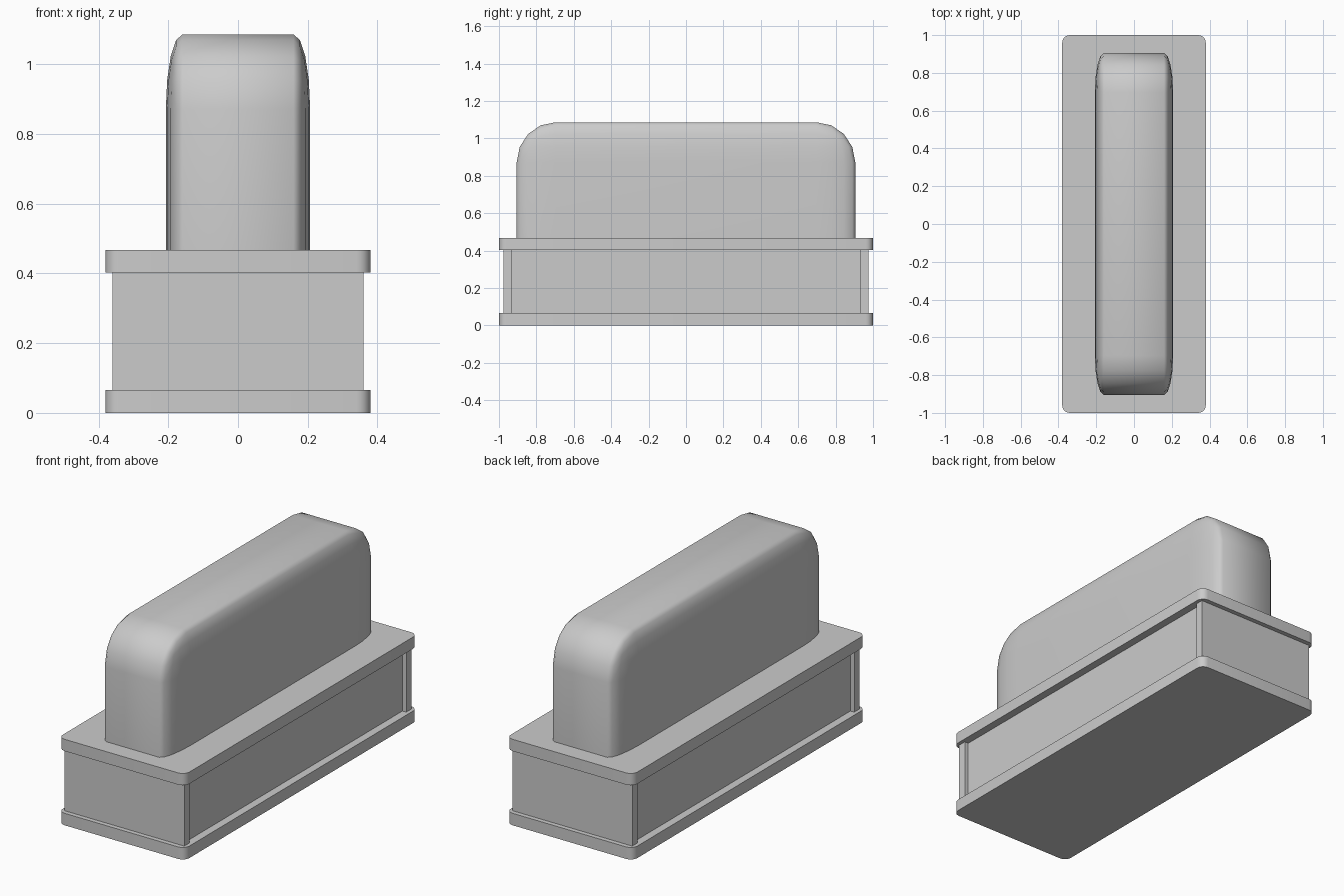
import bpy, bmesh, math
from mathutils import Matrix

if "Cube" in bpy.data.objects:
    bpy.data.objects.remove(bpy.data.objects["Cube"])


def make_object(name, bm, smooth=None):
    bmesh.ops.recalc_face_normals(bm, faces=bm.faces)
    mesh = bpy.data.meshes.new(name)
    bm.to_mesh(mesh)
    bm.free()
    ob = bpy.data.objects.new(name, mesh)
    bpy.context.collection.objects.link(ob)
    if smooth:
        bpy.ops.object.select_all(action='DESELECT')
        ob.select_set(True)
        bpy.context.view_layer.objects.active = ob
        bpy.ops.object.shade_smooth_by_angle(angle=math.radians(smooth))
    return ob


def box_bm(x, y0, y1, z0, z1):
    bm = bmesh.new()
    bmesh.ops.create_cube(bm, size=1, matrix=Matrix.Translation((0, (y0 + y1) / 2, (z0 + z1) / 2))
                          @ Matrix.Diagonal((2 * x, y1 - y0, z1 - z0, 1)))
    return bm


def is_vertical(e):
    a, b = (v.co for v in e.verts)
    return abs(a.z - b.z) > 1e-4


# Base and lid plates with rounded vertical corners
def plate(name, z0, z1):
    bm = box_bm(0.38, -1, 1, z0, z1)
    bmesh.ops.bevel(bm, geom=[e for e in bm.edges if is_vertical(e)], offset=0.04,
                    segments=5, profile=0.5, affect='EDGES')
    make_object(name, bm, 35)


plate("base_plate", 0, 0.065)
plate("lid_plate", 0.403, 0.467)

# Recessed core between the plates, with a wider slab at each end
make_object("core", box_bm(0.337, -0.94, 0.94, 0.06, 0.41))
make_object("front_end_slab", box_bm(0.36, -0.975, -0.93, 0.06, 0.41))
make_object("back_end_slab", box_bm(0.36, 0.93, 0.975, 0.06, 0.41))

# Tall rounded body: bevelled evenly, then squeezed so the rounding stretches
sx, sy, sz = 0.207, 0.905, 0.93
bottom, top = 0.45, 1.086
bm = box_bm(1, -1, 1, bottom / sz, top / sz)
edges = [e for e in bm.edges if max(v.co.z for v in e.verts) > 0.9 * top / sz]
bmesh.ops.bevel(bm, geom=edges, offset=0.23, segments=4, profile=0.5, affect='EDGES')
bmesh.ops.transform(bm, matrix=Matrix.Diagonal((sx, sy, sz, 1)), verts=bm.verts)
make_object("rounded_body", bm, 60)
